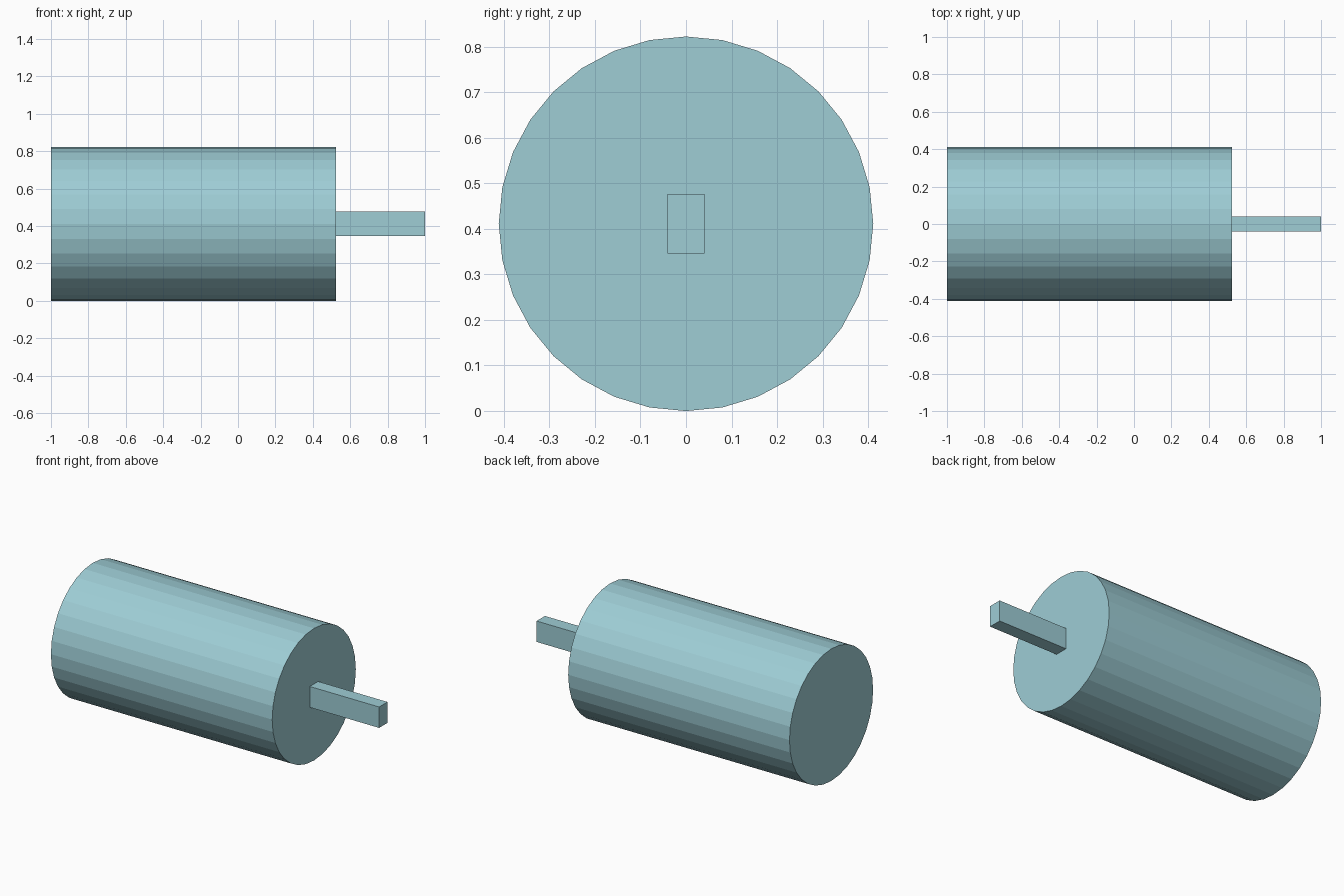
import bpy, math
from mathutils import Matrix

if "Cube" in bpy.data.objects:
    bpy.data.objects.remove(bpy.data.objects["Cube"])

RADIUS = 0.411
BODY_X = (-1.0, 0.523)
SHAFT_X = (0.523, 1.0)

# Single pale teal colour
teal = bpy.data.materials.new("pale_teal")
teal.diffuse_color = (0.342, 0.610, 0.665, 1.0)
teal.use_nodes = True
teal.node_tree.nodes["Principled BSDF"].inputs["Base Color"].default_value = teal.diffuse_color


def finish(name, matrix):
    """Bake the transform into the mesh, name the part and colour it."""
    obj = bpy.context.object
    obj.name = name
    obj.data.transform(matrix)
    obj.data.materials.append(teal)
    return obj


# Motor body: 32-sided flat-shaded drum lying along x
bpy.ops.mesh.primitive_cylinder_add(vertices=32, radius=RADIUS,
                                    depth=BODY_X[1] - BODY_X[0])
finish("drum_body", Matrix.Translation((sum(BODY_X) / 2, 0, RADIUS))
       @ Matrix.Rotation(math.pi / 2, 4, 'Y'))

# Rectangular shaft on the right end cap
bpy.ops.mesh.primitive_cube_add(size=1)
finish("end_shaft", Matrix.Translation((sum(SHAFT_X) / 2, 0, RADIUS))
       @ Matrix.Diagonal((SHAFT_X[1] - SHAFT_X[0], 0.082, 0.13, 1)))
